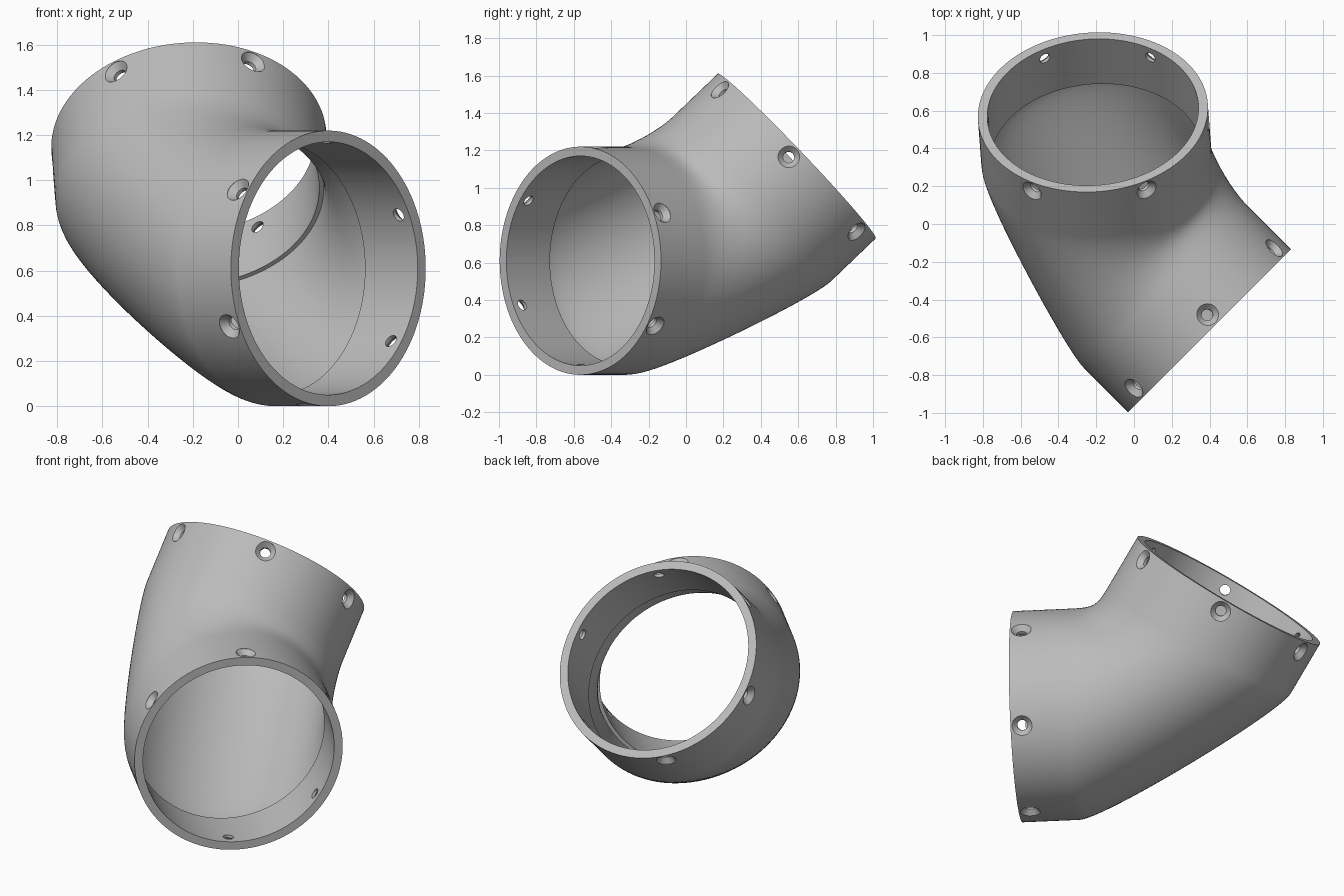
import bpy, bmesh, math
from mathutils import Vector

if "Cube" in bpy.data.objects:
    bpy.data.objects.remove(bpy.data.objects["Cube"], do_unlink=True)

SEG, STEPS = 120, 24
R_OUT, R_SOCKET, R_BORE = 0.61, 0.56, 0.58
COLLAR, HANDLE = 0.33, 0.14

# Open ends: axes meet at one corner, each mouth the same distance away
low_n = Vector((0.707, -0.707, 0)).normalized()
high_n = Vector((-0.055, 0.72, 0.69)).normalized()
corner = Vector((-0.173, 0.008, 0.61))
REACH = 0.81
low_c, high_c = corner + low_n * REACH, corner + high_n * REACH
side = high_n.cross(low_n).normalized()
low_in = (high_n - low_n * high_n.dot(low_n)).normalized()
high_in = (low_n - high_n * low_n.dot(high_n)).normalized()


def ring(centre, normal, inward, radius, depth):
    """Circle of points across the pipe, at a depth behind its mouth."""
    pts = []
    for i in range(SEG):
        a = math.tau * i / SEG
        pts.append(centre - normal * depth
                   + (inward * math.cos(a) + side * math.sin(a)) * radius)
    return pts


def low(radius, depth):
    return ring(low_c, low_n, low_in, radius, depth)


def high(radius, depth):
    return ring(high_c, high_n, high_in, radius, depth)


def bend(radius):
    """Rings blending the lower collar into the upper one."""
    p0, p1 = low(radius, COLLAR), low(radius, COLLAR + HANDLE)
    p2, p3 = high(radius, COLLAR + HANDLE), high(radius, COLLAR)
    rows = []
    for k in range(STEPS + 1):
        t = k / STEPS
        s = 1 - t
        rows.append([a * s**3 + b * 3 * s * s * t + c * 3 * s * t * t + d * t**3
                     for a, b, c, d in zip(p0, p1, p2, p3)])
    return rows


def new_object(name, bm):
    bmesh.ops.recalc_face_normals(bm, faces=bm.faces)
    mesh = bpy.data.meshes.new(name)
    bm.to_mesh(mesh)
    bm.free()
    obj = bpy.data.objects.new(name, mesh)
    bpy.context.collection.objects.link(obj)
    return obj


def skin(bm, rows, closed):
    """Quads between successive rings."""
    verts = [[bm.verts.new(p) for p in row] for row in rows]
    n = len(rows[0])
    for k in range(len(rows) if closed else len(rows) - 1):
        r, q = verts[k], verts[(k + 1) % len(rows)]
        for i in range(n):
            j = (i + 1) % n
            bm.faces.new((r[i], r[j], q[j], q[i]))
    return verts


# Pipe wall: outside, upper rim, upper socket, bore, lower socket, lower rim
rows = [low(R_OUT, 0), low(R_OUT, 0.15)] + bend(R_OUT)
rows += [high(R_OUT, 0.15), high(R_OUT, 0)]
rows += [high(R_SOCKET, d) for d in (0, 0.15, COLLAR)]
rows += reversed(bend(R_BORE))
rows += [low(R_SOCKET, d) for d in (COLLAR, 0.15, 0)]
bm = bmesh.new()
skin(bm, rows, True)
pipe = new_object("pipe_elbow", bm)

# Countersunk screw holes, six around each mouth
bm = bmesh.new()
HOLE = [(0.50, 0.03), (0.578, 0.03), (0.608, 0.058), (0.68, 0.058)]
for centre, normal, start in ((low_c, low_n, 5), (high_c, high_n, -24.5)):
    up = (Vector((0, 0, 1)) - normal * normal.z).normalized()
    across = up.cross(normal)
    for k in range(6):
        a = math.radians(start + 60 * k)
        out = up * math.cos(a) + across * math.sin(a)
        tangent = out.cross(normal)
        base = centre - normal * 0.067
        hole_rows = [[base + out * h + (normal * math.cos(math.tau * i / 24)
                                        + tangent * math.sin(math.tau * i / 24)) * r
                      for i in range(24)] for h, r in HOLE]
        v = skin(bm, hole_rows, False)
        bm.faces.new(v[0])
        bm.faces.new(v[-1])
cutter = new_object("screw_hole_cutter", bm)
cutter.hide_render = True

cut = pipe.modifiers.new("screw_holes", "BOOLEAN")
cut.operation, cut.solver, cut.object = "DIFFERENCE", "EXACT", cutter
bpy.ops.object.select_all(action="DESELECT")
pipe.select_set(True)
bpy.context.view_layer.objects.active = pipe
bpy.ops.object.modifier_apply(modifier=cut.name)
bpy.data.objects.remove(cutter, do_unlink=True)

# Single plain grey finish
grey = bpy.data.materials.new("plain_grey")
grey.use_nodes = True
colour = (0.5, 0.5, 0.5, 1)
grey.diffuse_color = colour
grey.node_tree.nodes["Principled BSDF"].inputs["Base Color"].default_value = colour
pipe.data.materials.clear()
pipe.data.materials.append(grey)
bpy.ops.object.shade_smooth_by_angle(angle=math.radians(30))
